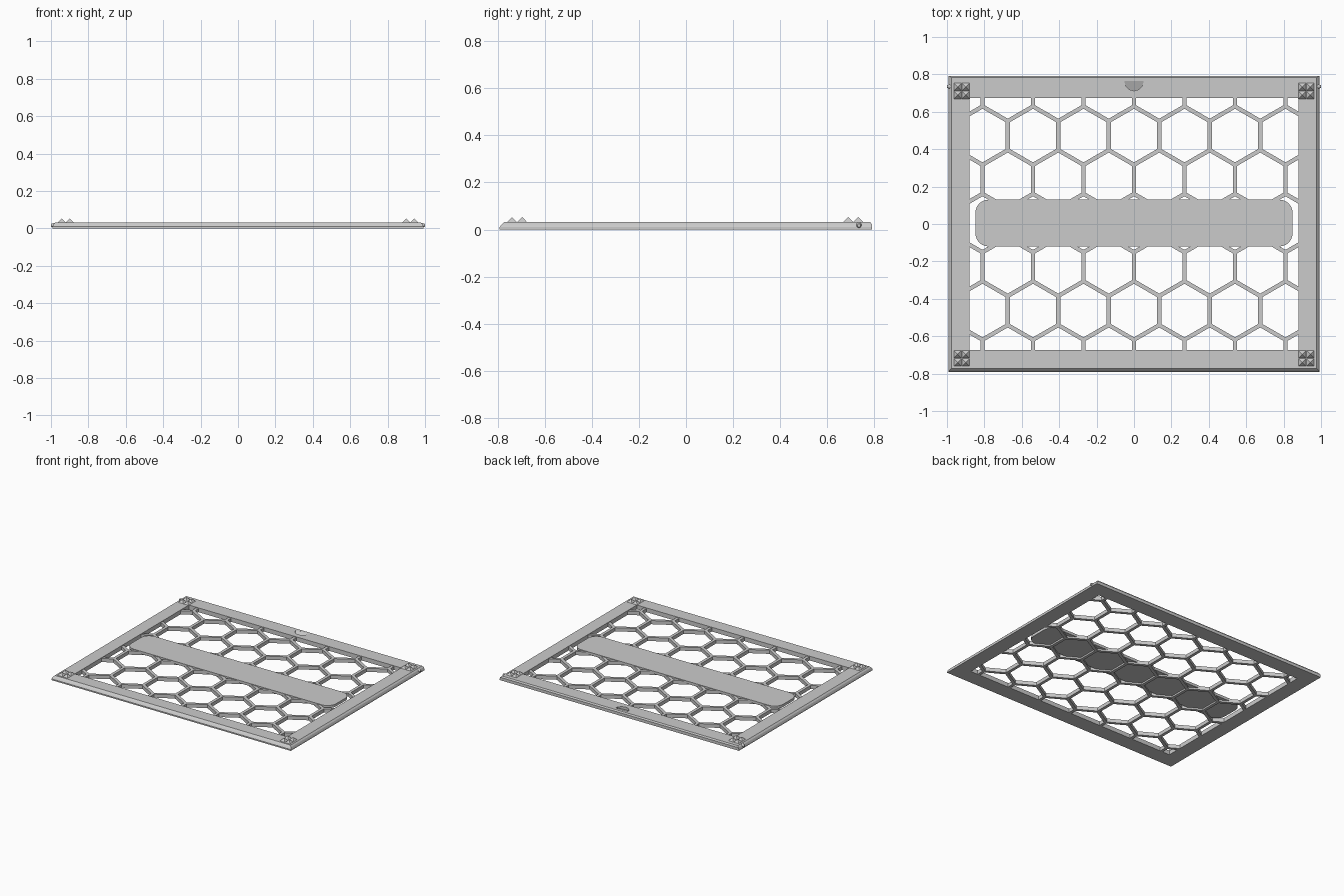
import bpy, bmesh, math
from mathutils import Vector

if "Cube" in bpy.data.objects:
    bpy.data.objects.remove(bpy.data.objects["Cube"], do_unlink=True)

grey = bpy.data.materials.new("light grey plastic")
grey.use_nodes = True
COLOUR = (0.6, 0.6, 0.6, 1)
grey.diffuse_color = COLOUR
grey.node_tree.nodes["Principled BSDF"].inputs["Base Color"].default_value = COLOUR

TOP = 0.032
IN_X, IN_Y = 0.88, 0.675


def make(name, bm):
    bmesh.ops.recalc_face_normals(bm, faces=bm.faces)
    mesh = bpy.data.meshes.new(name)
    bm.to_mesh(mesh)
    bm.free()
    mesh.materials.append(grey)
    obj = bpy.data.objects.new(name, mesh)
    bpy.context.collection.objects.link(obj)
    return obj


def prism(bm, outline, low, high):
    """Extrude a 2D outline; low is a function giving the floor height."""
    a = [bm.verts.new((x, y, low(y))) for x, y in outline]
    b = [bm.verts.new((x, y, high)) for x, y in outline]
    bm.faces.new(a)
    bm.faces.new(b)
    n = len(a)
    for i in range(n):
        j = (i + 1) % n
        bm.faces.new((a[i], a[j], b[j], b[i]))


# Frame: rectangular loops joined around its section, sloped outside
bm = bmesh.new()
section = [(0.992, -0.792, 0.79, 0), (0.992, -0.792, 0.79, 0.01),
           (0.987, -0.783, 0.79, 0.022), (0.977, -0.773, 0.783, TOP),
           (IN_X, -IN_Y, IN_Y, TOP), (IN_X, -IN_Y, IN_Y, 0)]
loops = [[bm.verts.new(p) for p in ((-x, f, z), (x, f, z), (x, b, z), (-x, b, z))]
         for x, f, b, z in section]
for k, lo in enumerate(loops):
    up = loops[(k + 1) % len(loops)]
    for i in range(4):
        j = (i + 1) % 4
        bm.faces.new((lo[i], lo[j], up[j], up[i]))
frame = make("frame", bm)

# Finger scoop in the back rail, floor rising to the back
bm = bmesh.new()
arc = [(0.052 * math.cos(a), 0.764 + 0.052 * math.sin(a))
       for a in [math.pi * (1 + i / 6) for i in range(7)]]
prism(bm, arc, lambda y: 0.012 + (y - 0.712) * 0.38, 0.06)
cutter = make("scoop_cutter", bm)
cutter.hide_render = True
cutter.hide_viewport = True
cut = frame.modifiers.new("scoop", "BOOLEAN")
cut.object = cutter
cut.solver = "EXACT"

# Honeycomb: rings around every cell, trimmed to the opening, then thickened
PITCH, WALL = 0.27, 0.022
R = PITCH / math.sqrt(3)
r = (PITCH - WALL) / math.sqrt(3)
bm = bmesh.new()
for row in range(-4, 5):
    for col in range(-5, 6):
        c = Vector(((col + 0.5 * (row % 2)) * PITCH, row * 1.5 * R + 0.005, 0))
        d = [Vector((math.sin(i * math.pi / 3), math.cos(i * math.pi / 3), 0))
             for i in range(6)]
        outer = [bm.verts.new(c + v * R) for v in d]
        inner = [bm.verts.new(c + v * r) for v in d]
        for i in range(6):
            j = (i + 1) % 6
            bm.faces.new((outer[j], outer[i], inner[i], inner[j]))
bmesh.ops.remove_doubles(bm, verts=bm.verts, dist=0.001)
for n, dist in (((1, 0, 0), IN_X), ((-1, 0, 0), IN_X), ((0, 1, 0), IN_Y), ((0, -1, 0), IN_Y)):
    bmesh.ops.bisect_plane(bm, geom=bm.verts[:] + bm.edges[:] + bm.faces[:],
                           plane_co=Vector(n) * dist, plane_no=n, clear_outer=True)
bmesh.ops.dissolve_limit(bm, angle_limit=0.01, verts=bm.verts, edges=bm.edges)
bottom = bm.faces[:]
ext = bmesh.ops.extrude_face_region(bm, geom=bottom, use_keep_orig=True)
bmesh.ops.translate(bm, vec=(0, 0, 0.027),
                    verts=[g for g in ext["geom"] if isinstance(g, bmesh.types.BMVert)])
make("honeycomb_grid", bm)

# Central bar with rounded corners
bm = bmesh.new()
RAD = 0.07
outline = []
for q, (sx, sy) in enumerate(((1, 1), (-1, 1), (-1, -1), (1, -1))):
    for i in range(7):
        a = (q + i / 6) * math.pi / 2
        outline.append((sx * (0.848 - RAD) + RAD * math.cos(a),
                        0.005 + sy * (0.125 - RAD) + RAD * math.sin(a)))
prism(bm, outline, lambda y: 0.012, TOP)
make("center_bar", bm)

# Corner grips: two by two pyramids
SIZE = 0.043
for side, sx in (("left", 1), ("right", -1)):
    for end, cy in (("front", -0.718), ("back", 0.711)):
        bm = bmesh.new()
        for ix in (-0.5, 0.5):
            for iy in (-0.5, 0.5):
                x, y = sx * 0.921 + ix * SIZE, cy + iy * SIZE
                h = SIZE / 2
                base = [bm.verts.new((x + u * h, y + v * h, TOP - 0.001))
                        for u, v in ((-1, -1), (1, -1), (1, 1), (-1, 1))]
                tip = bm.verts.new((x, y, 0.053))
                bm.faces.new(base[::-1])
                for i in range(4):
                    bm.faces.new((base[i], base[(i + 1) % 4], tip))
        make(f"{end}_{side}_grip", bm)

# Side pivot pins near the back
for side, sx in (("left", 1), ("right", -1)):
    bpy.ops.mesh.primitive_cone_add(vertices=16, radius1=0.014, radius2=0.007, depth=0.02,
                                    location=(sx * 0.99, 0.735, 0.017),
                                    rotation=(0, sx * math.pi / 2, 0))
    pin = bpy.context.object
    pin.name = f"{side}_pivot_pin"
    pin.data.materials.append(grey)
    bpy.ops.object.shade_smooth_by_angle()
